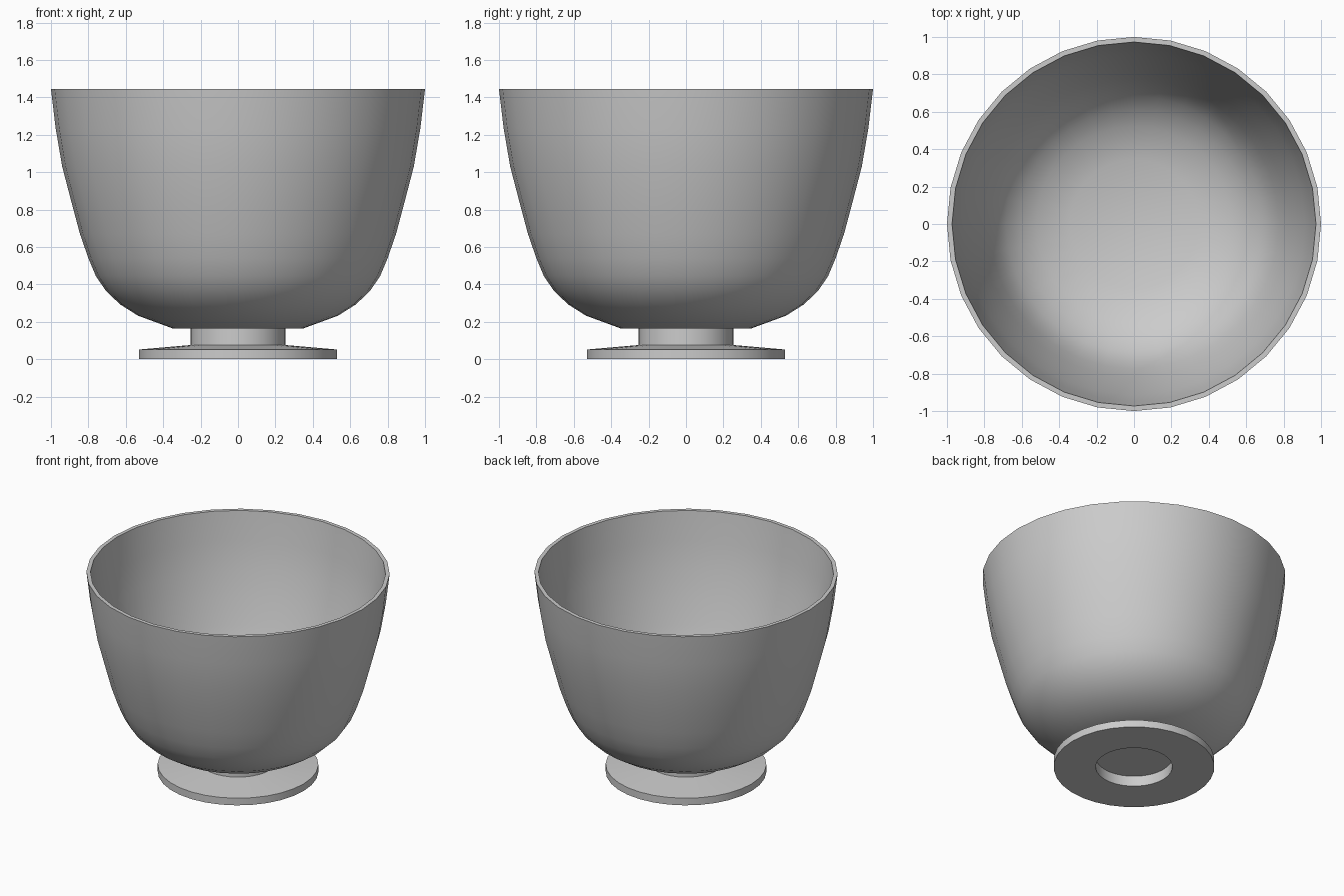
import bpy, bmesh, math

if "Cube" in bpy.data.objects:
    bpy.data.objects.remove(bpy.data.objects["Cube"])

SIDES = 32


def lathe(name, profile, closed=False):
    """Revolve (radius, z) points about z; radius 0 makes a centre pole."""
    bm = bmesh.new()
    rings = []
    for r, z in profile:
        if r == 0:
            rings.append([bm.verts.new((0, 0, z))] * SIDES)
        else:
            rings.append([bm.verts.new((r * math.cos(2 * math.pi * i / SIDES),
                                        r * math.sin(2 * math.pi * i / SIDES), z))
                          for i in range(SIDES)])
    pairs = list(zip(rings, rings[1:]))
    if closed:
        pairs.append((rings[-1], rings[0]))
    for a, b in pairs:
        for i in range(SIDES):
            j = (i + 1) % SIDES
            loop = list(dict.fromkeys((a[i], a[j], b[j], b[i])))
            bm.faces.new(loop)
    bmesh.ops.recalc_face_normals(bm, faces=bm.faces)
    mesh = bpy.data.meshes.new(name)
    bm.to_mesh(mesh)
    bm.free()
    ob = bpy.data.objects.new(name, mesh)
    bpy.context.collection.objects.link(ob)
    bpy.ops.object.select_all(action='DESELECT')
    ob.select_set(True)
    bpy.context.view_layer.objects.active = ob
    bpy.ops.object.shade_smooth_by_angle(angle=math.radians(30))
    return ob


# Bowl: outer wall up to the rim, then the inner wall back down to the floor
outer = [(0, 0.165), (0.35, 0.165), (0.535, 0.233), (0.63, 0.293),
         (0.706, 0.365), (0.76, 0.445), (0.80, 0.54), (0.845, 0.67),
         (0.893, 0.85), (0.94, 1.03), (0.975, 1.235), (1.0, 1.445)]
inner = [(0.973, 1.445), (0.948, 1.238), (0.914, 1.036), (0.867, 0.857),
         (0.82, 0.68), (0.775, 0.55), (0.736, 0.458), (0.685, 0.382),
         (0.612, 0.313), (0.523, 0.257), (0.345, 0.192), (0, 0.19)]
lathe("bowl", outer + inner)

# Short solid stem
lathe("stem", [(0, 0.075), (0.253, 0.075), (0.253, 0.165), (0, 0.165)])

# Foot ring with sloping top and a hole underneath
lathe("foot", [(0.253, 0), (0.53, 0), (0.53, 0.052), (0.253, 0.076)], closed=True)
